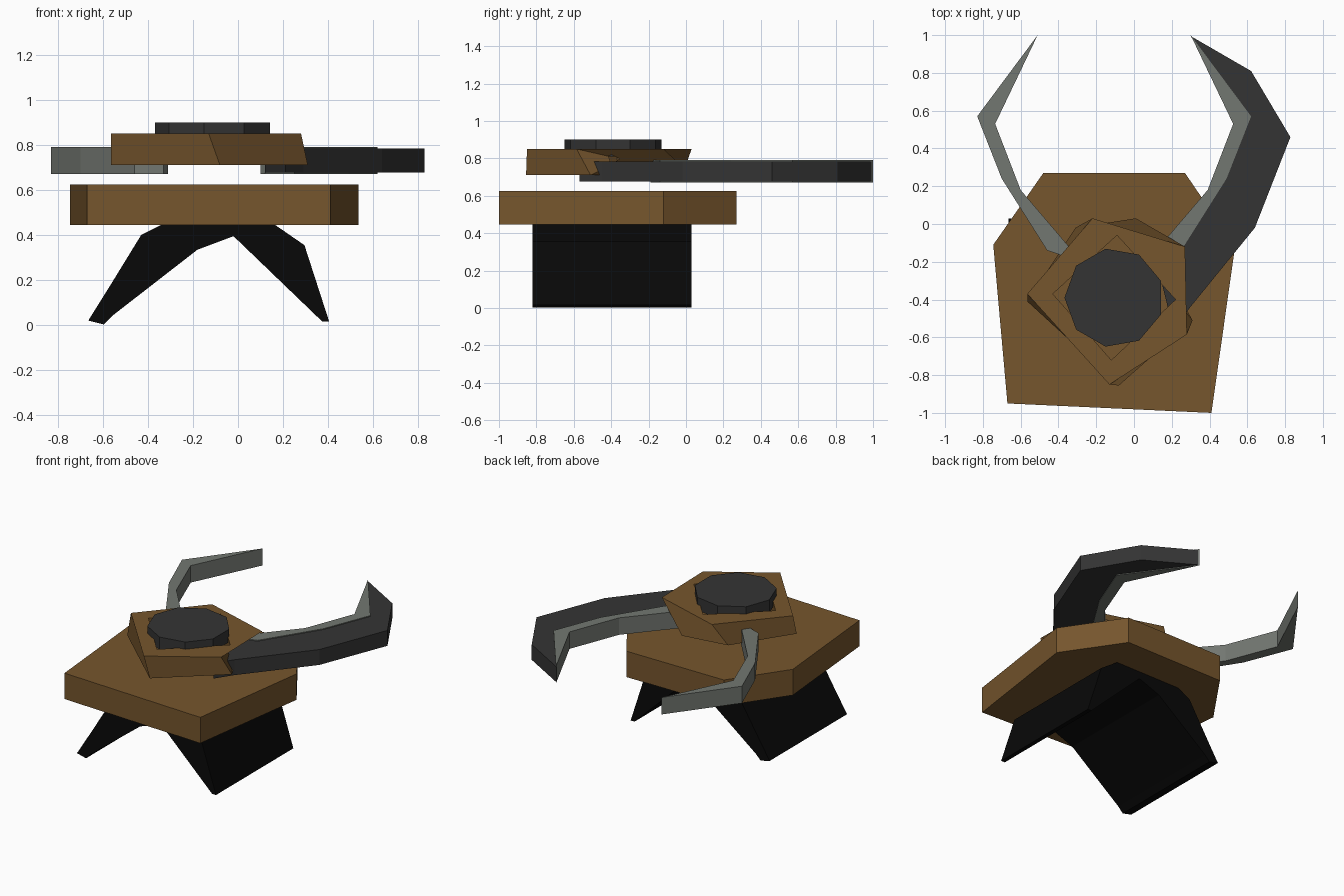
import bpy, bmesh, math

cube = bpy.data.objects.get("Cube")
if cube:
    bpy.data.objects.remove(cube, do_unlink=True)


def material(name, rgb):
    m = bpy.data.materials.new(name)
    m.use_nodes = True
    m.diffuse_color = (*rgb, 1)
    m.node_tree.nodes["Principled BSDF"].inputs["Base Color"].default_value = (*rgb, 1)
    return m


brown = material("brown", (0.18, 0.092, 0.026))
charcoal = material("charcoal", (0.034, 0.034, 0.034))
black = material("black", (0.0025, 0.0025, 0.0025))
grey = material("grey", (0.17, 0.185, 0.165))


def loft(name, mat, lower, upper):
    """Closed solid between two matching outlines of 3D points."""
    bm = bmesh.new()
    a = [bm.verts.new(p) for p in lower]
    b = [bm.verts.new(p) for p in upper]
    bm.faces.new(a[::-1])
    bm.faces.new(b)
    for i in range(len(a)):
        j = (i + 1) % len(a)
        bm.faces.new((a[i], a[j], b[j], b[i]))
    bmesh.ops.recalc_face_normals(bm, faces=bm.faces)
    mesh = bpy.data.meshes.new(name)
    bm.to_mesh(mesh)
    bm.free()
    obj = bpy.data.objects.new(name, mesh)
    bpy.context.collection.objects.link(obj)
    if mat:
        mesh.materials.append(mat)
    return obj


def slab(name, mat, outline, z0, z1, top=None):
    """Flat plate, optionally with a different outline on top."""
    return loft(name, mat, [(x, y, z0) for x, y in outline],
                [(x, y, z1) for x, y in top or outline])


# Large six-sided base plate
slab("base_plate", brown,
     [(-0.48, 0.27), (0.27, 0.27), (0.535, -0.12), (0.41, -1.0), (-0.67, -0.95), (-0.745, -0.11)],
     0.445, 0.625)

# Arched legs under the plate, swept front to back
arch = [(-0.665, 0.02), (-0.565, 0.18), (-0.43, 0.4), (-0.32, 0.455), (0.15, 0.455), (0.295, 0.355),
        (0.405, 0.015), (0.375, 0.015), (-0.02, 0.395), (-0.18, 0.335), (-0.56, 0.04), (-0.595, 0.003)]
loft("arched_legs", black, [(x, -0.82, z) for x, z in arch], [(x, 0.03, z) for x, z in arch])

# Twisted five-sided collar with a diamond opening
collar = slab("collar", brown,
              [(-0.565, -0.41), (-0.31, -0.02), (0.01, 0.03), (0.31, -0.51), (-0.08, -0.855)],
              0.71, 0.85,
              top=[(-0.565, -0.37), (-0.22, 0.03), (0.27, -0.12), (0.28, -0.585), (-0.13, -0.85)])
cutter = slab("collar_cutter", None,
              [(-0.43, -0.37), (-0.09, -0.06), (0.22, -0.4), (-0.12, -0.72)], 0.6, 0.95)
cutter.hide_render = True
cutter.hide_viewport = True
cut = collar.modifiers.new("opening", "BOOLEAN")
cut.operation = "DIFFERENCE"
cut.solver = "EXACT"
cut.object = cutter

# Nine-sided cap on the collar
slab("cap", charcoal,
     [(-0.105 + 0.263 * math.cos(math.radians(20 + 40 * i)),
       -0.39 + 0.263 * math.sin(math.radians(20 + 40 * i))) for i in range(9)], 0.81, 0.9)

# Pair of thin curved blades, mirrored about the cap
blade = [(-0.51, 1.0), (-0.83, 0.57), (-0.7, 0.24), (-0.46, -0.14), (-0.4, -0.16), (-0.33, -0.19),
         (-0.31, -0.16), (-0.6, 0.18), (-0.735, 0.53)]
slab("right_blade", grey, blade, 0.672, 0.79)
slab("left_blade", grey, [(-0.21 - x, y) for x, y in blade], 0.672, 0.79)

# Broad dark horn backing the left blade
slab("left_horn", charcoal,
     [(0.3, 0.995), (0.62, 0.81), (0.828, 0.46), (0.64, -0.02), (0.29, -0.45), (0.21, -0.57),
      (0.12, -0.2), (0.42, 0.2), (0.57, 0.55)], 0.677, 0.784)
